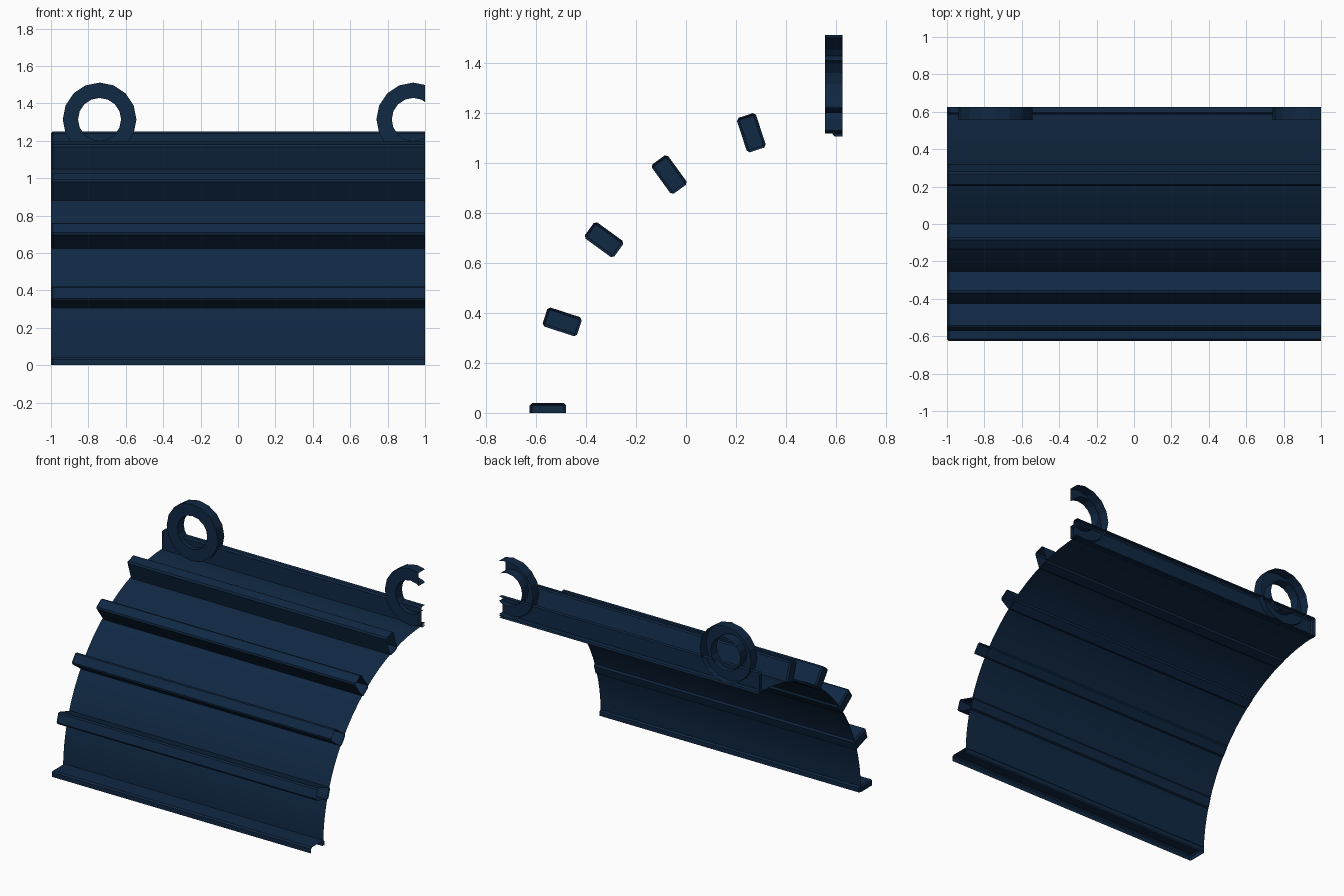
import bpy, bmesh, math
from mathutils import Vector, Matrix

if "Cube" in bpy.data.objects:
    bpy.data.objects.remove(bpy.data.objects["Cube"])

CY = 0.625                 # arc centre in y (z = 0)
R_IN, R_OUT = 1.105, 1.25  # radial extent of ribs
HALF = 0.04                # rib half width

navy = bpy.data.materials.new("dark navy")
navy.diffuse_color = (0.005, 0.021, 0.056, 1)
navy.use_nodes = True
navy.node_tree.nodes["Principled BSDF"].inputs["Base Color"].default_value = navy.diffuse_color

def finish(name, bm, smooth=False):
    # trim to the segment's boundary planes, leaving the cut ends open
    for co, no in (((1, 0, 0), (1, 0, 0)), ((0, CY, 0), (0, 1, 0)), ((0, 0, 0), (0, 0, -1))):
        bmesh.ops.bisect_plane(bm, geom=bm.verts[:] + bm.edges[:] + bm.faces[:], dist=1e-6,
                               plane_co=co, plane_no=no, clear_outer=True)
    me = bpy.data.meshes.new(name)
    bm.to_mesh(me)
    bm.free()
    me.materials.append(navy)
    for p in me.polygons:
        p.use_smooth = smooth
    ob = bpy.data.objects.new(name, me)
    bpy.context.collection.objects.link(ob)
    return ob

# curved sheet
bm = bmesh.new()
N, r = 20, 1.118
rows = []
for i in range(N + 1):
    a = math.radians(90) * i / N
    y, z = CY - r * math.cos(a), r * math.sin(a)
    rows.append([bm.verts.new((x, y, z)) for x in (-1, 1)])
for a, b in zip(rows, rows[1:]):
    bm.faces.new((a[0], a[1], b[1], b[0]))
finish("curved_panel", bm, True)

# radial ribs every 18 degrees
for k in range(6):
    bm = bmesh.new()
    bmesh.ops.create_cube(bm, size=1)
    bmesh.ops.scale(bm, vec=(2.1, R_OUT - R_IN, HALF * 2), verts=bm.verts)
    bmesh.ops.bevel(bm, geom=bm.edges[:], offset=0.01, segments=1, affect='EDGES')
    bmesh.ops.translate(bm, vec=(0.05, -(R_IN + R_OUT) / 2, 0), verts=bm.verts)
    bmesh.ops.rotate(bm, cent=(0, 0, 0), verts=bm.verts,
                     matrix=Matrix.Rotation(-math.radians(18 * k), 3, 'X'))
    bmesh.ops.translate(bm, vec=(0, CY, 0), verts=bm.verts)
    finish("rib_%d" % k, bm)

# lifting rings, half embedded in the top rib
def ring(name, cx, cz=1.314, ro=0.197, ri=0.115, depth=0.07, n=16):
    bm = bmesh.new()
    prof = ((ri, -depth), (ro, -depth), (ro, depth), (ri, depth))
    loops = []
    for i in range(n):
        a = 2 * math.pi * i / n
        loops.append([bm.verts.new((cx + q * math.cos(a), CY + d, cz + q * math.sin(a)))
                      for q, d in prof])
    for i in range(n):
        a, b = loops[i], loops[(i + 1) % n]
        for j in range(4):
            k = (j + 1) % 4
            bm.faces.new((a[j], a[k], b[k], b[j]))
    bmesh.ops.recalc_face_normals(bm, faces=bm.faces[:])
    finish(name, bm)

ring("ring_left", -0.74)
ring("ring_right", 0.937)
